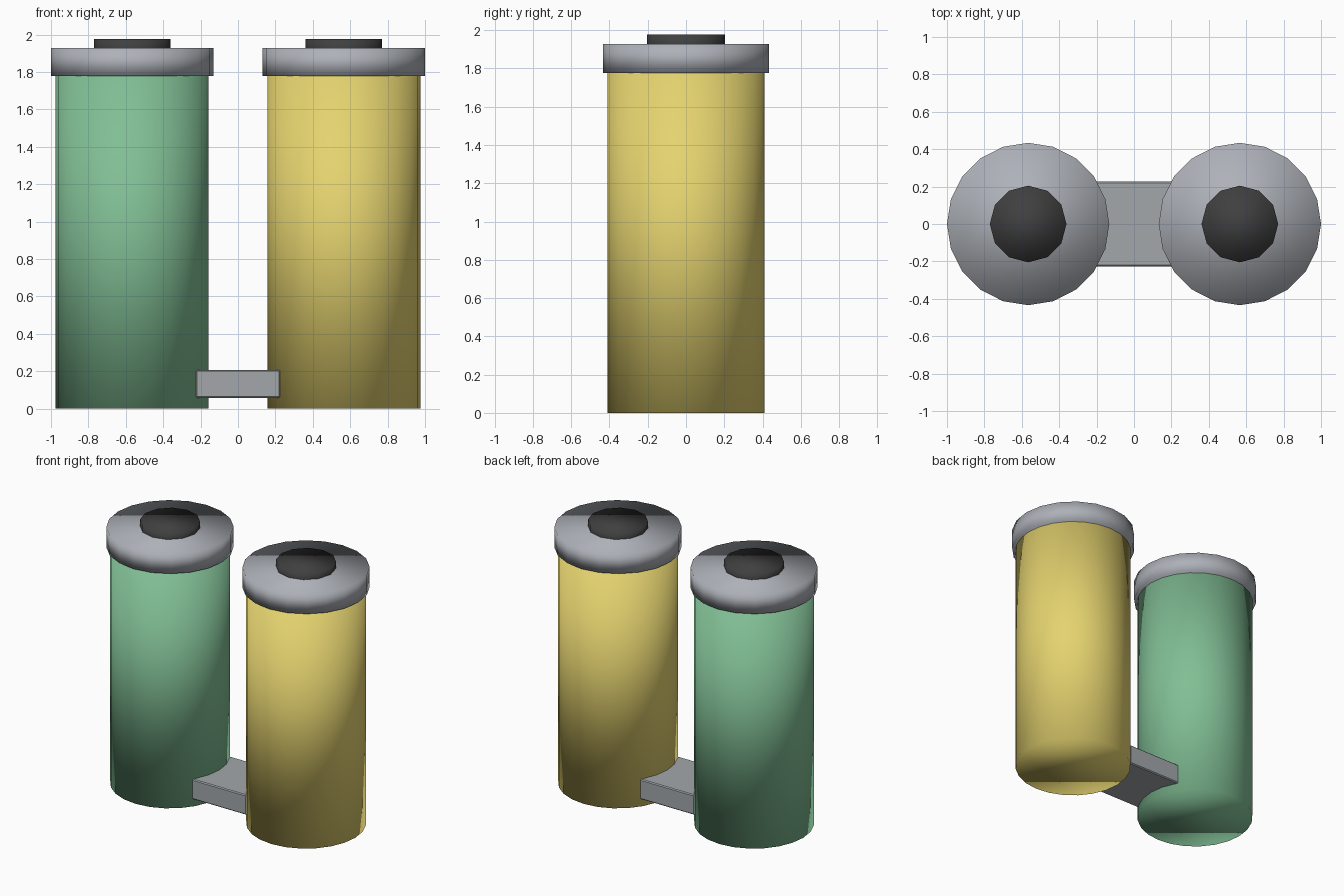
import bpy

if "Cube" in bpy.data.objects:
    bpy.data.objects.remove(bpy.data.objects["Cube"])


def paint(obj, name, rgb):
    mat = bpy.data.materials.get(name) or bpy.data.materials.new(name)
    mat.diffuse_color = (*rgb, 1)
    mat.use_nodes = True
    mat.node_tree.nodes["Principled BSDF"].inputs["Base Color"].default_value = mat.diffuse_color
    obj.data.materials.append(mat)


def cylinder(name, x, sides, radius, z0, z1, mat, rgb):
    bpy.ops.mesh.primitive_cylinder_add(
        vertices=sides, radius=radius, depth=z1 - z0, location=(x, 0, (z0 + z1) / 2))
    obj = bpy.context.object
    obj.name = name
    bpy.ops.object.shade_smooth()
    paint(obj, mat, rgb)
    return obj


GREEN, YELLOW = (0.22, 0.52, 0.30), (0.78, 0.65, 0.16)
STEEL, DARK = (0.42, 0.44, 0.48), (0.05, 0.05, 0.05)

# Two canisters, each with a body, a wider lid and a dark top disc
for side, x, mat, rgb in (("left", -0.566, "green", GREEN),
                          ("right", 0.566, "yellow", YELLOW)):
    cylinder(f"{side}_body", x, 24, 0.409, 0.0, 1.80, mat, rgb)
    cylinder(f"{side}_lid", x, 20, 0.434, 1.777, 1.927, "steel", STEEL)
    cylinder(f"{side}_top_disc", x, 12, 0.205, 1.87, 1.977, "dark", DARK)

# Bar joining the canisters near the floor
bpy.ops.mesh.primitive_cube_add(size=1, location=(0, 0, 0.132))
bar = bpy.context.object
bar.name = "connecting_bar"
bar.scale = (0.453, 0.453, 0.15)
bpy.ops.object.transform_apply(location=False, rotation=False, scale=True)
bevel = bar.modifiers.new("edge_bevel", "BEVEL")
bevel.width = 0.007
bevel.segments = 1
paint(bar, "bar_grey", (0.36, 0.39, 0.41))
